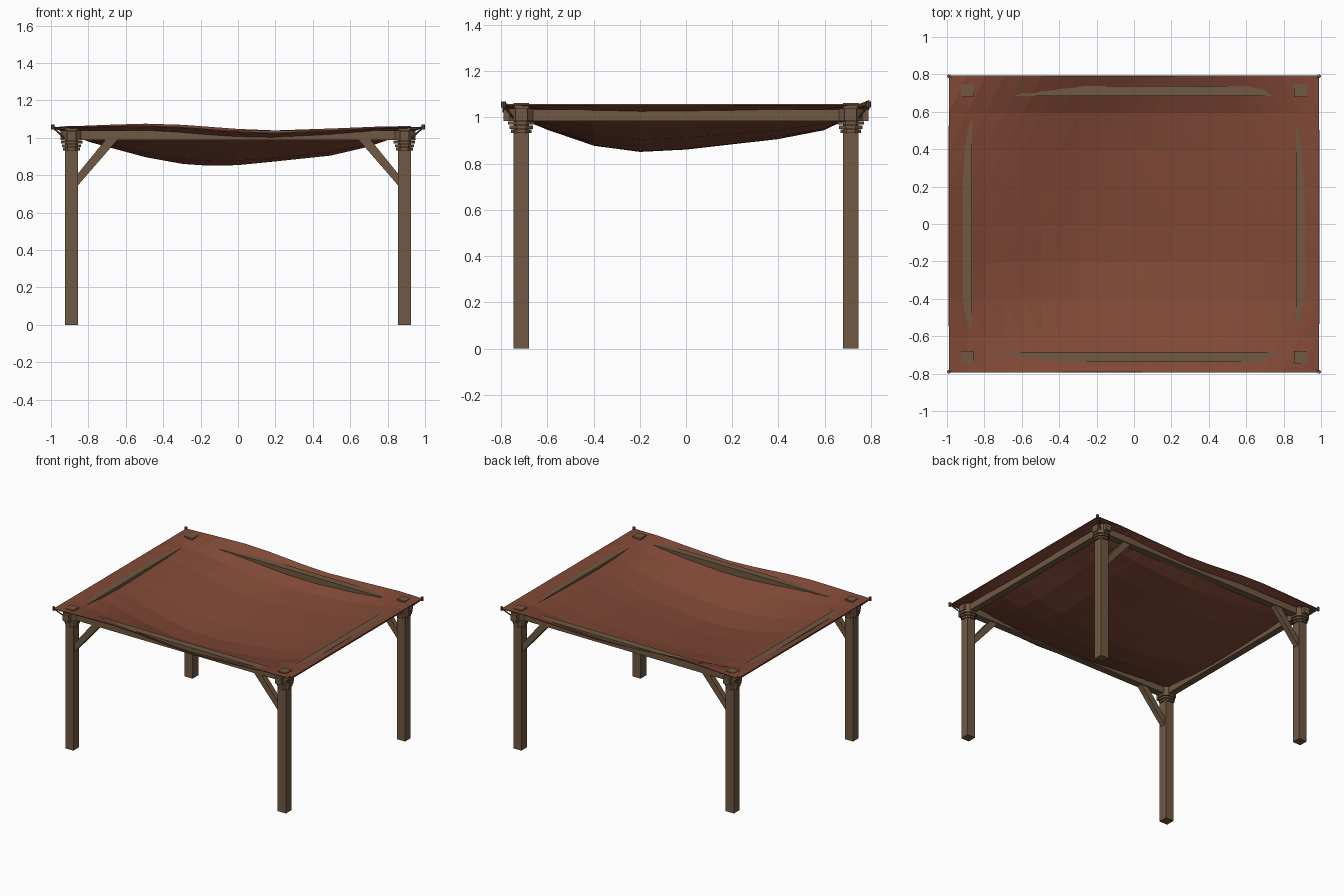
import bpy, bmesh, math
from mathutils import Vector

cube = bpy.data.objects.get("Cube")
if cube:
    bpy.data.objects.remove(cube, do_unlink=True)


def material(name, rgb):
    mat = bpy.data.materials.new(name)
    mat.use_nodes = True
    mat.diffuse_color = (*rgb, 1)
    mat.node_tree.nodes["Principled BSDF"].inputs["Base Color"].default_value = (*rgb, 1)
    return mat


wood = material("weathered wood", (0.16, 0.098, 0.054))
rust = material("rust cloth", (0.22, 0.066, 0.037))


def finish(name, bm, mat):
    bmesh.ops.recalc_face_normals(bm, faces=bm.faces)
    mesh = bpy.data.meshes.new(name)
    bm.to_mesh(mesh)
    bm.free()
    mesh.materials.append(mat)
    obj = bpy.data.objects.new(name, mesh)
    bpy.context.collection.objects.link(obj)
    return obj


def box(name, low, high):
    low, high = Vector(low), Vector(high)
    bm = bmesh.new()
    bmesh.ops.create_cube(bm, size=1)
    for v in bm.verts:
        v.co = (low + high) / 2 + v.co * (high - low)
    return finish(name, bm, wood)


def rod(name, start, end, radius, sides=6):
    start, end = Vector(start), Vector(end)
    bm = bmesh.new()
    bmesh.ops.create_cone(bm, cap_ends=True, segments=sides, radius1=radius,
                          radius2=radius, depth=(end - start).length)
    turn = (end - start).to_track_quat("Z", "Y")
    for v in bm.verts:
        v.co = (start + end) / 2 + turn @ v.co
    return finish(name, bm, wood)


def prism(name, outline, y, depth):
    bm = bmesh.new()
    face = bm.faces.new([bm.verts.new((px, y - depth / 2, pz)) for px, pz in outline])
    side = bmesh.ops.extrude_face_region(bm, geom=[face])["geom"]
    for v in side:
        if isinstance(v, bmesh.types.BMVert):
            v.co.y += depth
    return finish(name, bm, wood)


def collar(name, x, y, z, radius, height):
    bm = bmesh.new()
    bmesh.ops.create_cone(bm, cap_ends=True, segments=8, radius1=radius,
                          radius2=radius, depth=height)
    for v in bm.verts:
        c, s = math.cos(math.pi / 8), math.sin(math.pi / 8)
        v.co = (x + v.co.x * c - v.co.y * s, y + v.co.x * s + v.co.y * c, z + v.co.z)
    return finish(name, bm, wood)


def blend(points, t):
    # Straight-line interpolation through a short profile
    for (a, va), (b, vb) in zip(points, points[1:]):
        if t <= b:
            return va + (vb - va) * (t - a) / (b - a)
    return points[-1][1]


PX, PY, HALF = 0.89, 0.713, 0.034

# Posts, braces, collars and corner lashings
for sx, side in ((-1, "right"), (1, "left")):
    for sy, end in ((-1, "front"), (1, "back")):
        tag = f"{end}_{side}"
        x, y = sx * PX, sy * PY
        box(f"{tag}_post", (x - HALF, y - HALF, 0), (x + HALF, y + HALF, 1.062))
        prism(f"{tag}_brace", [(sx * 0.865, 0.735), (sx * 0.865, 0.797),
                               (sx * 0.70, 1.0), (sx * 0.635, 1.0)], y, 0.04)
        for i, (z, r) in enumerate(((0.94, 0.049), (0.958, 0.056), (0.976, 0.062))):
            collar(f"{tag}_wrap_{i + 1}", x, y, z, r, 0.014)
        collar(f"{tag}_collar", x, y, 1.012, 0.058, 0.055)
        corner = Vector((sx * 0.99, sy * 0.79, 1.056))
        for i, z in enumerate((0.99, 1.045)):
            rod(f"{tag}_rope_{i + 1}", corner, (x + sx * 0.03, y + sy * 0.03, z), 0.005)
        rod(f"{tag}_knot", corner - Vector((0, 0, 0.012)),
            corner + Vector((0, 0, 0.014)), 0.01, 8)

# Top rails
for s, end, side in ((-1, "front", "right"), (1, "back", "left")):
    y, x = s * 0.712, s * 0.89
    box(f"{end}_rail", (-0.95, y - 0.027, 0.988), (0.95, y + 0.027, 1.038))
    box(f"{side}_rail", (x - 0.025, -0.79, 0.985), (x + 0.025, 0.79, 1.035))

# Sagging cloth with a gentle wave along the front and back edges
sag_x = [(-1, 0), (-0.8, 0.075), (-0.5, 0.155), (-0.3, 0.19), (-0.15, 0.2), (0, 0.195),
         (0.2, 0.175), (0.5, 0.145), (0.7, 0.1), (1, 0)]
sag_y = [(-0.8, 0), (-0.6, 0.095), (-0.4, 0.17), (-0.2, 0.2), (0, 0.193), (0.2, 0.17),
         (0.4, 0.147), (0.6, 0.105), (0.8, 0)]
wave = [(-1, 0), (-0.7, 0.012), (-0.5, 0.018), (-0.3, 0.012), (0, -0.01), (0.2, -0.018),
        (0.5, -0.008), (0.8, 0.004), (1, 0)]
bm = bmesh.new()
bmesh.ops.create_grid(bm, x_segments=20, y_segments=8, size=1)
for v in bm.verts:
    x, y = v.co.x, v.co.y * 0.8
    sag = blend(sag_x, x) * blend(sag_y, y) / 0.2
    lift = blend(wave, x) * abs(v.co.y) ** 2
    if y < 0:
        lift -= 0.012 * abs(v.co.y) * (1 - x * x)
    v.co = (x * 0.99, y * 0.992, 1.055 + lift - sag)
bmesh.ops.triangulate(bm, faces=bm.faces)
cloth = finish("canopy_cloth", bm, rust)
thick = cloth.modifiers.new("thickness", "SOLIDIFY")
thick.thickness = 0.005
thick.offset = 0
